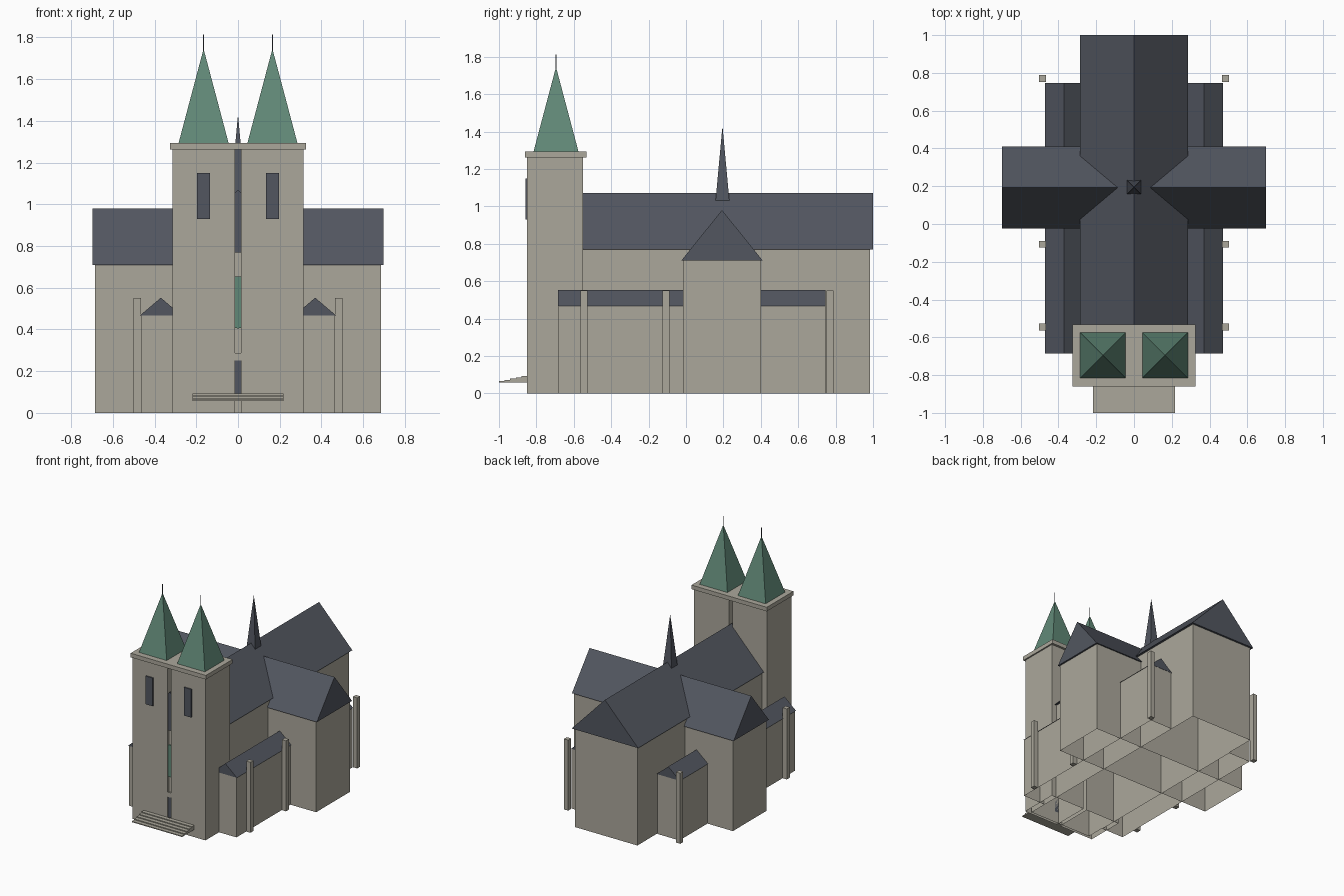
import bpy, bmesh

# Remove the default cube
cube = bpy.data.objects.get("Cube")
if cube:
    bpy.data.objects.remove(cube, do_unlink=True)


def material(name, rgb):
    m = bpy.data.materials.new(name)
    m.use_nodes = True
    m.diffuse_color = (*rgb, 1)
    m.node_tree.nodes["Principled BSDF"].inputs["Base Color"].default_value = (*rgb, 1)
    return m


stone = material("pale stone", (0.41, 0.39, 0.33))
slate = material("dark slate", (0.085, 0.094, 0.117))
copper = material("green copper", (0.12, 0.25, 0.185))


def finish(name, bm, mat):
    bmesh.ops.recalc_face_normals(bm, faces=bm.faces)
    mesh = bpy.data.meshes.new(name)
    bm.to_mesh(mesh)
    bm.free()
    mesh.materials.append(mat)
    ob = bpy.data.objects.new(name, mesh)
    bpy.context.collection.objects.link(ob)
    return ob


def box(name, x, y, z, mat=stone, open_base=False):
    """Box between the given (low, high) limits, optionally without a floor."""
    bm = bmesh.new()
    bmesh.ops.create_cube(bm, size=1)
    for v in bm.verts:
        v.co = [lim[0] if c < 0 else lim[1] for c, lim in zip(v.co, (x, y, z))]
    bm.normal_update()
    if open_base:
        floor = [f for f in bm.faces if f.normal.z < -0.9]
        bmesh.ops.delete(bm, geom=floor, context='FACES_ONLY')
    return finish(name, bm, mat)


def gable_roof(name, x, y, z, along):
    """Closed triangular prism with its ridge along axis 0 (x) or 1 (y)."""
    bm = bmesh.new()
    run, span = ((x, y), (y, x))[along]
    ends = []
    for r in run:
        profile = ((span[0], z[0]), (span[1], z[0]), (sum(span) / 2, z[1]))
        ends.append([bm.verts.new((s, r, h) if along else (r, s, h)) for s, h in profile])
    a, b = ends
    bm.faces.new(a)
    bm.faces.new(b[::-1])
    for i in range(3):
        j = (i + 1) % 3
        bm.faces.new((a[i], b[i], b[j], a[j]))
    return finish(name, bm, slate)


def pyramid(name, x, y, half, z, mat):
    bm = bmesh.new()
    base = [bm.verts.new((x + i * half, y + j * half, z[0]))
            for i, j in ((-1, -1), (1, -1), (1, 1), (-1, 1))]
    tip = bm.verts.new((x, y, z[1]))
    bm.faces.new(base)
    for i in range(4):
        bm.faces.new((base[i], base[(i + 1) % 4], tip))
    return finish(name, bm, mat)


def both(lo, hi, side):
    return tuple(sorted((lo * side, hi * side)))


# Nave and transept
box("nave_walls", (-0.27, 0.27), (-0.83, 0.985), (0, 0.77), open_base=True)
gable_roof("nave_roof", (-0.287, 0.287), (-0.842, 1.0), (0.77, 1.07), 1)
box("transept_walls", (-0.685, 0.685), (-0.015, 0.4), (0, 0.71), open_base=True)
gable_roof("transept_roof", (-0.698, 0.698), (-0.025, 0.41), (0.71, 0.98), 0)
pyramid("crossing_spire", 0, 0.195, 0.037, (1.03, 1.43), slate)

for side, label in ((1, "left"), (-1, "right")):
    # Side aisle with its buttresses
    box(label + "_aisle_walls", both(0.275, 0.465, side), (-0.683, 0.745),
        (0, 0.47), open_base=True)
    gable_roof(label + "_aisle_roof", both(0.27, 0.47, side), (-0.685, 0.747), (0.467, 0.552), 1)
    for place, y in (("front", -0.545), ("middle", -0.107), ("rear", 0.77)):
        box(f"{label}_{place}_buttress", both(0.466, 0.502, side),
            (y - 0.018, y + 0.018), (0, 0.55))
    # Tower with belfry opening, spire and finial
    box(label + "_tower", both(0.015, 0.314, side), (-0.85, -0.55), (0, 1.265), open_base=True)
    box(label + "_belfry_opening", both(0.135, 0.196, side), (-0.859, -0.85), (0.93, 1.15), slate)
    x = 0.165 * side
    pyramid(label + "_tower_spire", x, -0.695, 0.12, (1.293, 1.745), copper)
    box(label + "_finial", (x - 0.002, x + 0.002), (-0.697, -0.693), (1.73, 1.813), slate)

# Cornice joining the towers
box("tower_cornice", (-0.325, 0.325), (-0.86, -0.532), (1.262, 1.294))

# Portal and round window in the narrow slot between the towers
box("door", (-0.05, 0.05), (-0.84, -0.83), (0.09, 0.25), slate)
box("door_lintel", (-0.06, 0.06), (-0.845, -0.83), (0.25, 0.287))
bm = bmesh.new()
bmesh.ops.create_cone(bm, cap_ends=True, segments=24, radius1=0.125, radius2=0.125, depth=0.008)
rose = finish("round_window", bm, copper)
rose.rotation_euler.x = 1.5708
rose.location = (0, -0.835, 0.53)

# Shallow entrance steps
steps = 5
for i in range(steps):
    z = 0.058 + i * 0.007
    box(f"step_{i + 1}", (-0.217, 0.217), (-1 + i * 0.03, -0.85), (z, z + 0.007))
